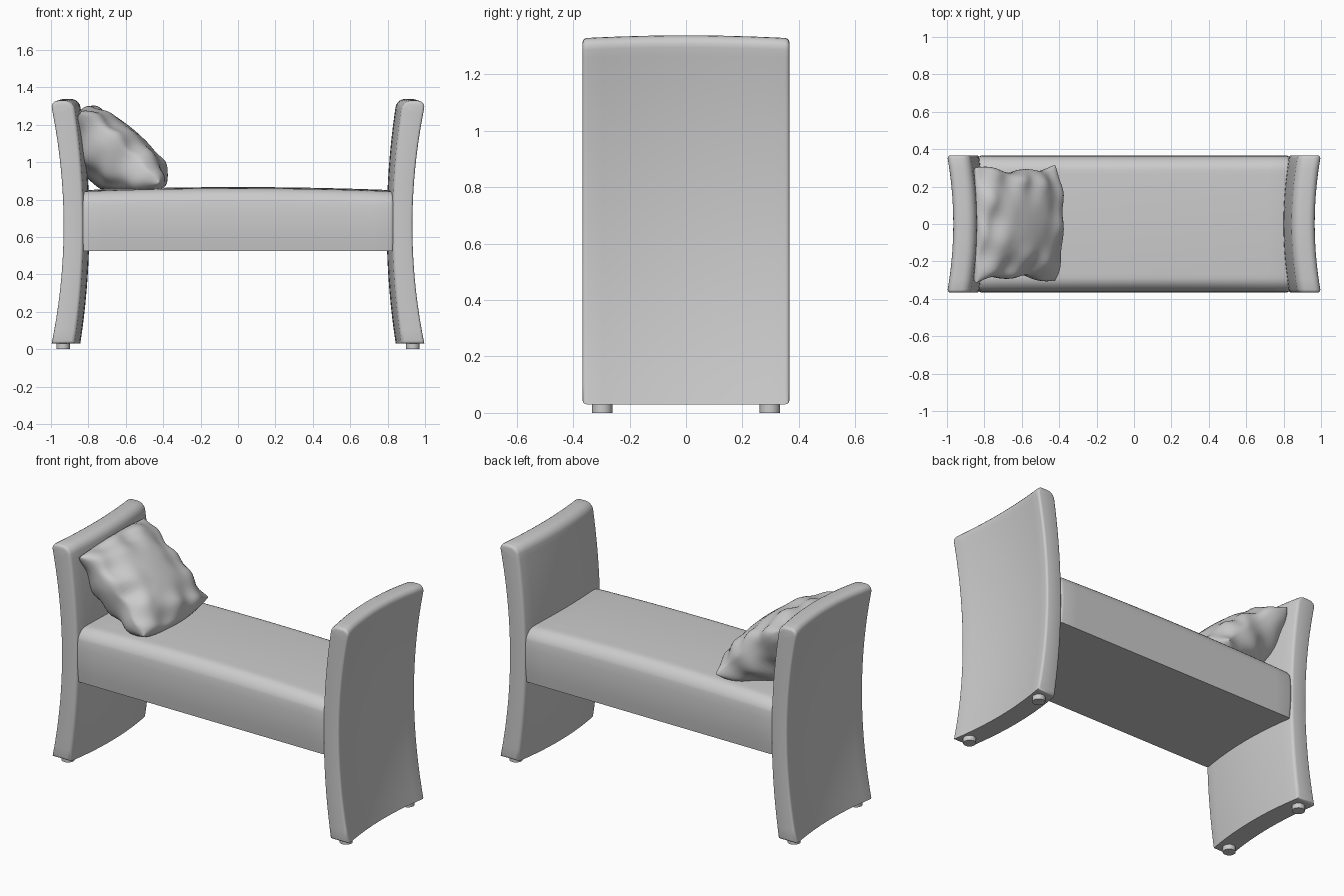
import bpy, bmesh, math
from mathutils import Vector

if "Cube" in bpy.data.objects:
    bpy.data.objects.remove(bpy.data.objects["Cube"])


def finish(name, bm, angle=40):
    bmesh.ops.recalc_face_normals(bm, faces=bm.faces)
    me = bpy.data.meshes.new(name)
    bm.to_mesh(me)
    bm.free()
    ob = bpy.data.objects.new(name, me)
    bpy.context.collection.objects.link(ob)
    bpy.ops.object.select_all(action='DESELECT')
    ob.select_set(True)
    bpy.context.view_layer.objects.active = ob
    bpy.ops.object.shade_smooth_by_angle(angle=math.radians(angle))
    return ob


def block(lo, hi, bevels, cuts):
    """Box with chosen edges rounded, then sliced so that it can be bent."""
    lo, hi = Vector(lo), Vector(hi)
    bm = bmesh.new()
    bmesh.ops.create_cube(bm, size=1)
    for v in bm.verts:
        v.co = Vector((l + h) / 2 + c * (h - l) for l, h, c in zip(lo, hi, v.co))
    for pick, width, seg in bevels:
        edges = [e for e in bm.edges if pick(e.verts[0].co, e.verts[1].co)]
        bmesh.ops.bevel(bm, geom=edges, offset=width, segments=seg,
                        profile=0.5, affect='EDGES', clamp_overlap=True)
    for axis, n in enumerate(cuts):
        for i in range(1, n):
            co, no = Vector(), Vector()
            co[axis] = lo[axis] + (hi[axis] - lo[axis]) * i / n
            no[axis] = 1
            bmesh.ops.bisect_plane(bm, geom=bm.verts[:] + bm.edges[:] + bm.faces[:],
                                   plane_co=co, plane_no=no, dist=1e-5)
    return bm


# Curved end panels: waisted in height, bowed inward across the depth
W = 0.367
for side, name in ((-1, "left_end_panel"), (1, "right_end_panel")):
    top = lambda a, b: min(a.z, b.z) > 1.32 and abs(a.y - b.y) > 0.5
    rim = lambda a, b: abs(a.y + b.y) > 2 * W - 1e-3
    bm = block((0, -W, 0.03), (0.12, W, 1.328),
               [(top, 0.042, 5), (rim, 0.016, 3)], (0, 10, 18))
    for v in bm.verts:
        q = ((v.co.z - 0.66) / 0.63) ** 2
        bow = 1 - (v.co.y / W) ** 2
        depth = v.co.x / 0.12 * (0.107 + 0.016 * q)
        v.co.x = side * (0.935 + 0.064 * q - 0.033 * bow - depth)
        v.co.z += 0.01 * bow * max(0, (v.co.z - 0.66) / 0.66)
    finish(name, bm)

# Padded seat with a crowned top and softly bulging front and back
long_top = lambda a, b: min(a.z, b.z) > 0.83 and abs(a.x - b.x) > 1
ends = lambda a, b: abs(a.x + b.x) > 1.66 and max(a.z, b.z) > 0.53
bm = block((-0.837, -0.355, 0.525), (0.837, 0.355, 0.838),
           [(long_top, 0.065, 6), (ends, 0.025, 3)], (14, 8, 6))
for v in bm.verts:
    h = (v.co.z - 0.525) / 0.313
    ex = 1 - (v.co.x / 0.84) ** 2
    ey = 1 - (v.co.y / 0.37) ** 2
    v.co.y *= 1 + 0.035 * math.sin(math.pi * min(1, h))
    v.co.z += h ** 4 * (0.012 * ey + 0.017 * ex)
finish("seat", bm)

# Short round feet
for sx, lr in ((-1, "left"), (1, "right")):
    for sy, fb in ((-1, "front"), (1, "back")):
        bm = bmesh.new()
        bmesh.ops.create_cone(bm, cap_ends=True, segments=24, radius1=0.036,
                              radius2=0.036, depth=0.04)
        bmesh.ops.translate(bm, verts=bm.verts, vec=(sx * 0.935, sy * 0.297, 0.02))
        finish(f"{fb}_{lr}_foot", bm)

# Cushion leaning on the left panel: two puffed sheets joined at the seam
U, V, N = Vector((0.75, 0, -0.66)), Vector((0, 1, 0)), Vector((0.66, 0, 0.75))
centre = Vector((-0.65, 0, 1.036))
bm = bmesh.new()
for puff in (0.125, -0.235):
    made = bmesh.ops.create_grid(bm, x_segments=36, y_segments=36, size=1)["verts"]
    for p in made:
        u, v = (math.sin(c * math.pi / 2) for c in p.co.xy)
        fill = max(0, (1 - u * u) * (1 - v * v))
        edge = max(abs(u), abs(v)) ** 3
        # folds radiate from the seam and fade toward the middle
        fold = edge * fill ** 0.5 * 0.035 * (math.sin(9 * v + 3 * u) + math.sin(11 * u - 4 * v))
        t = 0.04 + puff * fill ** 0.42 + fold
        uu = u * 0.305 * (1 - (0.12 if u > 0 else 0.03) * v * v)
        vv = v * 0.31 * (1 - 0.09 * (1 - u * u)) + 0.01 * math.sin(7 * u) * v * v
        co = centre + U * uu + V * vv + N * t
        co.z = max(co.z, 0.852)
        co.x = max(co.x, -0.855)
        p.co = co
bmesh.ops.remove_doubles(bm, verts=bm.verts, dist=0.0005)
finish("cushion", bm, 60)
